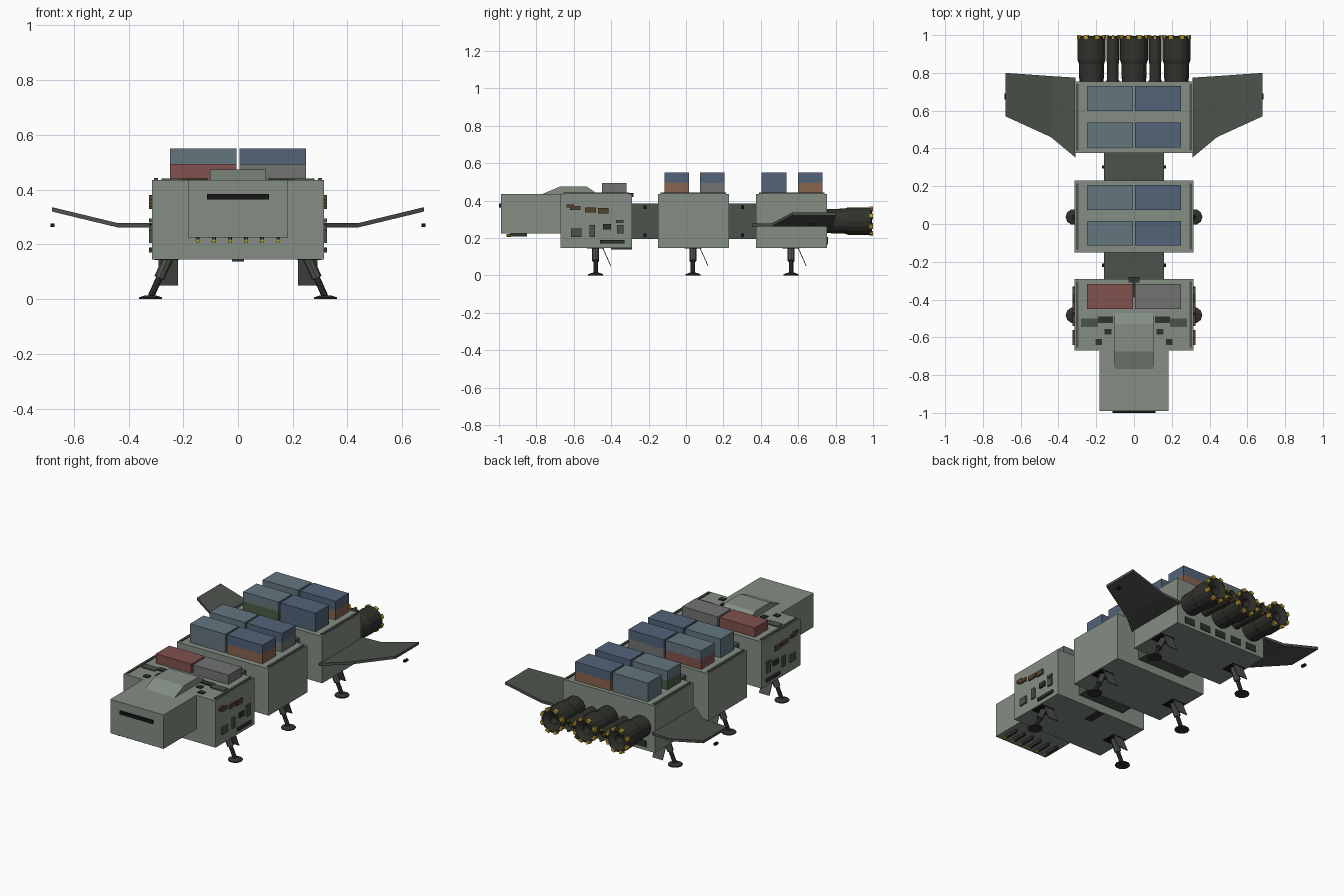
import bpy, bmesh, math
from mathutils import Vector, Matrix

if "Cube" in bpy.data.objects:
    bpy.data.objects.remove(bpy.data.objects["Cube"])

def mat(name, c):
    m = bpy.data.materials.new(name)
    m.diffuse_color = (*c, 1)
    m.use_nodes = True
    m.node_tree.nodes["Principled BSDF"].inputs["Base Color"].default_value = m.diffuse_color
    return m

HULL = mat("hull", (0.23, 0.27, 0.23))
DARK = mat("dark_hull", (0.075, 0.085, 0.072))
METAL = mat("engine_metal", (0.03, 0.032, 0.026))
BLACK = mat("black", (0.008, 0.008, 0.008))
GOLD = mat("gold", (0.5, 0.33, 0.03))
RUST = mat("rust", (0.09, 0.055, 0.025))
BLUE = mat("blue", (0.085, 0.125, 0.19))
SLATE = mat("slate", (0.125, 0.18, 0.21))
ORANGE = mat("orange", (0.25, 0.125, 0.075))
RED = mat("red", (0.22, 0.085, 0.075))
GREY = mat("grey", (0.165, 0.17, 0.165))
GREEN = mat("green", (0.07, 0.11, 0.065))

def finish(bm, name, m):
    bmesh.ops.recalc_face_normals(bm, faces=bm.faces)
    me = bpy.data.meshes.new(name)
    bm.to_mesh(me)
    bm.free()
    ob = bpy.data.objects.new(name, me)
    me.materials.append(m)
    bpy.context.collection.objects.link(ob)
    return ob

def box(name, x, y, z, m, rot=None):
    """Box from (min, max) ranges, optionally turned about its centre."""
    bm = bmesh.new()
    bmesh.ops.create_cube(bm, size=1)
    bmesh.ops.scale(bm, vec=(x[1]-x[0], y[1]-y[0], z[1]-z[0]), verts=bm.verts)
    if rot:
        bmesh.ops.rotate(bm, matrix=rot, verts=bm.verts)
    bmesh.ops.translate(bm, vec=(sum(x)/2, sum(y)/2, sum(z)/2), verts=bm.verts)
    return finish(bm, name, m)

def pair(name, x, y, z, m):
    box(name + "_right", x, y, z, m)
    box(name + "_left", (-x[1], -x[0]), y, z, m)

def lathe(name, profile, axis, origin, m, sides=16):
    """Turn (radius, distance) points around the axis starting at origin."""
    q = Vector((0, 0, 1)).rotation_difference(Vector(axis)).to_matrix()
    bm = bmesh.new()
    vs = [bm.verts.new((r, 0, h)) for r, h in profile]
    es = [bm.edges.new(e) for e in zip(vs, vs[1:])]
    bmesh.ops.spin(bm, geom=vs + es, cent=(0, 0, 0), axis=(0, 0, 1),
                   angle=math.tau, steps=sides)
    bmesh.ops.remove_doubles(bm, verts=bm.verts, dist=1e-5)
    bmesh.ops.rotate(bm, matrix=q, verts=bm.verts)
    bmesh.ops.translate(bm, vec=origin, verts=bm.verts)
    return finish(bm, name, m)

def rod(name, a, b, r, m, sides=8):
    d = Vector(b) - Vector(a)
    lathe(name, [(0, 0), (r, 0), (r, d.length), (0, d.length)], d.normalized(), a, m, sides)

# hull modules, roof rails and landing legs
for label, y0 in (("front", -0.67), ("middle", -0.15), ("rear", 0.375)):
    box(label + "_module", (-.315, .315), (y0, y0 + .38), (.145, .435), HULL)
    pair(label + "_roof_rail", (.293, .307), (y0 + .015, y0 + .365), (.435, .442), DARK)
    for s, side in ((1, "right"), (-1, "left")):
        n, ly = f"{label}_{side}_leg", y0 + .187
        lathe(n + "_foot", [(0, 0), (.042, 0), (.042, .006), (.018, .014), (0, .014)],
              (0, 0, 1), (s*.32, ly, 0), METAL, 10)
        rod(n + "_strut", (s*.318, ly, .01), (s*.255, ly, .15), .012, METAL)
        rod(n + "_sleeve", (s*.288, ly, .077), (s*.255, ly, .15), .019, DARK)
        box(n + "_bay", (s*.26 - .045, s*.26 + .045), (ly - .045, ly + .045), (.143, .146), BLACK)
        box(n + "_door", (s*.255 - .035, s*.255 + .035), (ly + .058, ly + .062), (.046, .148),
            DARK, Matrix.Rotation(math.radians(24), 3, 'X'))

# connecting necks with corner latches
for label, y0, y1 in (("front", -.29, -.15), ("rear", .23, .375)):
    box(label + "_neck", (-.16, .16), (y0, y1), (.195, .385), DARK)
    for z in (.215, .365):
        pair(label + "_neck_latch", (.16, .17), (y0 + .063, y0 + .08), (z - .009, z + .009), BLACK)

# nose block, vision slit and sloped roof hump
box("nose", (-.183, .183), (-.99, -.66), (.225, .435), HULL)
box("vision_slit", (-.113, .113), (-1, -.985), (.364, .384), BLACK)
bm = bmesh.new()
f = bm.faces.new([bm.verts.new((-.102, y, z)) for y, z in
                  ((-.77, .434), (-.675, .474), (-.53, .474), (-.47, .434))])
r = bmesh.ops.extrude_face_region(bm, geom=[f])
bmesh.ops.translate(bm, vec=(.204, 0, 0),
                    verts=[v for v in r["geom"] if isinstance(v, bmesh.types.BMVert)])
finish(bm, "roof_hump", HULL)

# row of thin guns under the nose
for i in range(6):
    x = -.147 + i*.0588
    box("nose_gun", (x - .007, x + .007), (-.94, -.85), (.207, .226), METAL)
    rod("nose_gun_tip", (x, -.96, .213), (x, -.935, .213), .008, GOLD)

# equipment on the sides of the front module: y range, z range, material
for y0, y1, z0, z1, m in (
        (-.64, -.60, .362, .38, RUST), (-.62, -.565, .35, .37, RUST), (-.54, -.48, .337, .362, RUST),
        (-.47, -.415, .33, .36, RUST), (-.615, -.56, .205, .25, DARK), (-.515, -.487, .205, .27, DARK),
        (-.445, -.40, .245, .275, METAL), (-.37, -.335, .225, .27, DARK), (-.375, -.335, .28, .295, DARK),
        (-.46, -.33, .17, .188, METAL)):
    pair("side_equipment", (.31, .325), (y0, y1), (z0, z1), m)

# equipment on the roof and belly of the front module
for x0, x1, y0, y1, m in ((.11, .19, -.525, -.49, METAL), (.19, .28, -.545, -.50, DARK),
                          (.12, .155, -.585, -.555, METAL), (.17, .205, -.64, -.61, METAL)):
    pair("roof_equipment", (x0, x1), (y0, y1), (.43, .441), m)
box("roof_hinge", (-.028, .028), (-.31, -.28), (.42, .44), METAL)
box("roof_cable", (-.008, .008), (-.39, -.30), (.43, .44), METAL)
box("belly_hatch", (-.022, .022), (-.40, -.29), (.137, .15), METAL)

# cargo containers: row start y, then (lower, upper) colours left and right
for y0, left, right in ((-.45, (RED,), (GREY,)),
                        (-.115, (SLATE, SLATE), (ORANGE, BLUE)),
                        (.075, (RED, SLATE), (GREY, BLUE)),
                        (.405, (GREEN, SLATE), (BLUE, BLUE)),
                        (.598, (SLATE, SLATE), (ORANGE, BLUE))):
    for x0, stack in ((-.249, left), (.006, right)):
        for i, m in enumerate(stack):
            box("container", (x0, x0 + .243), (y0, y0 + .132),
                (.435 + i*.058, .493 + i*.058), m)

# cranked wings and floating tip lights
for s, side in ((1, "right"), (-1, "left")):
    bm = bmesh.new()
    lead = [(.31, .352, .27), (.44, .46, .27), (.68, .57, .328)]
    trail = [(.31, .775, .27), (.44, .783, .27), (.68, .80, .328)]
    rows = [[[bm.verts.new((s*x, y, z + d)) for x, y, z in e] for e in (lead, trail)]
            for d in (-.008, .008)]
    lo, hi = rows
    for i in range(2):
        for layer in rows:
            bm.faces.new((layer[0][i], layer[0][i+1], layer[1][i+1], layer[1][i]))
        for e in (0, 1):
            bm.faces.new((lo[e][i], lo[e][i+1], hi[e][i+1], hi[e][i]))
    for i in (0, 2):
        bm.faces.new((lo[0][i], lo[1][i], hi[1][i], hi[0][i]))
    finish(bm, side + "_wing", DARK)
    box(side + "_tip_light", (s*.678 - .007, s*.678 + .007), (.66, .69), (.263, .276), BLACK)

# engines with gold rim blocks
def engine(name, x, r, y0, n):
    L = .99 - y0
    lathe(name, [(0, 0), (r*.87, 0), (r*.9, L*.4), (r, L*.5), (r, L), (r*.85, L + .005),
                 (r*.35, L - .01), (r*.3, L - .06), (0, L - .06)], (0, 1, 0), (x, y0, .29), METAL)
    for i in range(n):
        a = math.tau*(i + .5)/n
        cx, cz, h = x + r*.95*math.cos(a), .29 + r*.95*math.sin(a), r*.12
        box(name + "_rim_block", (cx - h, cx + h), (.98, 1), (cz - h*1.4, cz + h*1.4), GOLD,
            Matrix.Rotation(-a, 3, 'Y'))

for x in (-.225, 0, .225):
    engine("main_engine", x, .074, .75, 8)
for x in (-.112, .112):
    engine("small_engine", x, .034, .75, 6)
for i in range(5):
    x = -.224 + i*.112
    box("rear_vent", (x - .035, x + .035), (.75, .76), (.165, .205), METAL)
